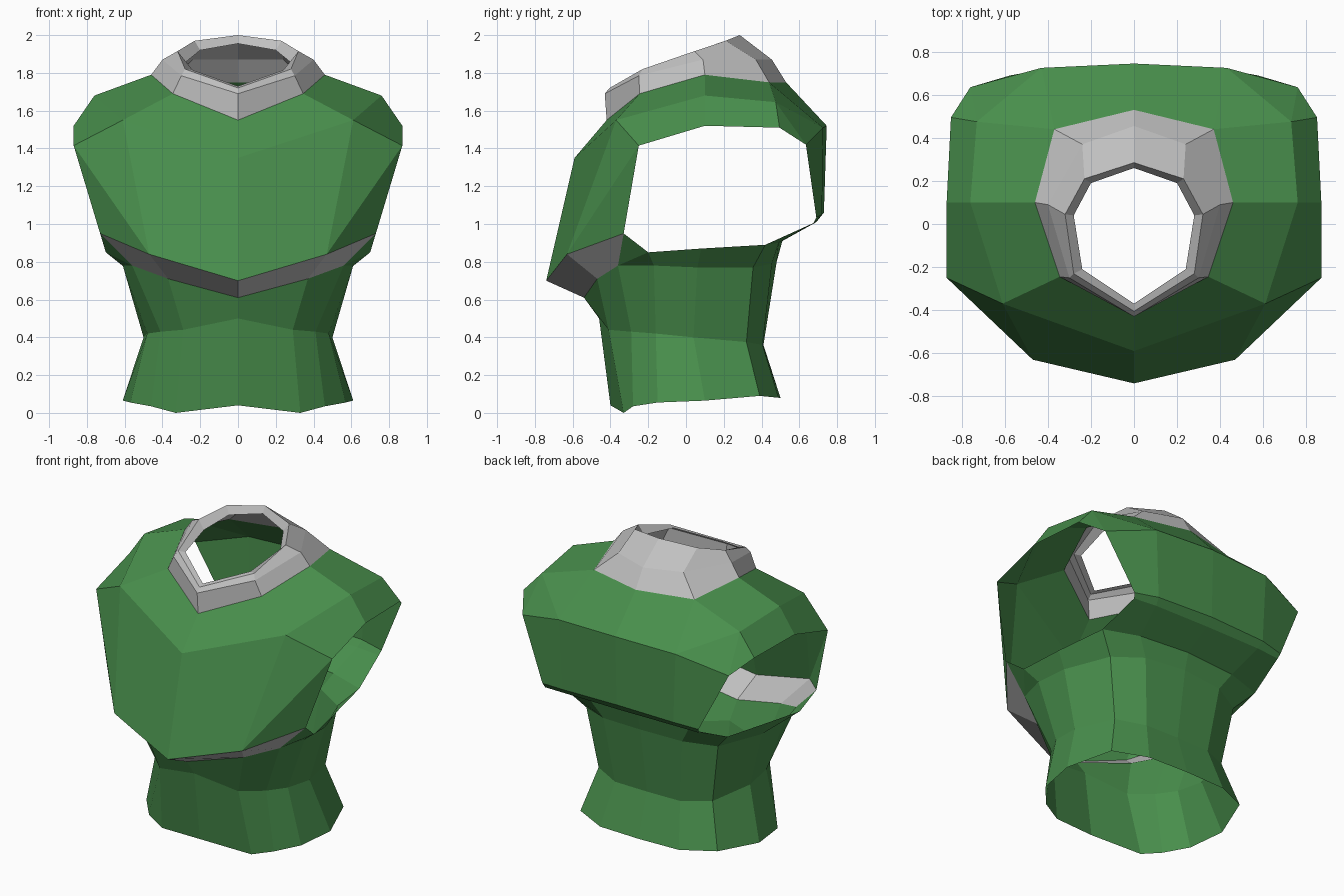
import bpy, bmesh

if "Cube" in bpy.data.objects:
    bpy.data.objects.remove(bpy.data.objects["Cube"])


def material(name, rgb):
    m = bpy.data.materials.new(name)
    m.diffuse_color = (*rgb, 1)
    m.use_nodes = True
    m.node_tree.nodes["Principled BSDF"].inputs["Base Color"].default_value = m.diffuse_color
    return m


GREEN = material("cloth_green", (0.066, 0.275, 0.073))
GRAY = material("trim_gray", (0.53, 0.53, 0.53))


def shell(name, mat, *strips):
    """Bridge rows of points (upper row first, front to back), then mirror."""
    bm = bmesh.new()
    verts = {}
    for rows in strips:
        for a, b in zip(rows, rows[1:]):
            for i in range(len(a) - 1):
                # repeated points turn a quad into a triangle
                loop = list(dict.fromkeys((a[i], b[i], b[i + 1], a[i + 1])))
                for p in loop:
                    if p not in verts:
                        verts[p] = bm.verts.new(p)
                bm.faces.new([verts[p] for p in loop])
    me = bpy.data.meshes.new(name)
    bm.to_mesh(me)
    bm.free()
    me.materials.append(mat)
    ob = bpy.data.objects.new(name, me)
    bpy.context.collection.objects.link(ob)
    mod = ob.modifiers.new("mirror", 'MIRROR')
    mod.use_clip = True
    return ob


# Collar rings, front centre to back centre
collar_base = [(0, -.42, 1.55), (.345, -.245, 1.69), (.46, .1, 1.79), (.37, .44, 1.75), (0, .53, 1.75)]
collar_mid = [(0, -.43, 1.69), (.30, -.25, 1.785), (.40, .09, 1.87), (.24, .37, 1.87), (0, .455, 1.87)]
collar_rim = [(0, -.405, 1.72), (.28, -.23, 1.82), (.32, .045, 1.915), (.23, .21, 1.97), (0, .285, 2.0)]
collar_lip = [(0, -.37, 1.73), (.24, -.21, 1.815), (.28, .04, 1.855), (.20, .19, 1.92), (0, .26, 1.955)]
shell("collar", GRAY, [collar_lip, collar_rim, collar_mid, collar_base])

# Chest and shoulder points
chest_mid = (0, -.59, 1.35)
sh_front, sh_top, sh_back = (.61, -.37, 1.55), (.76, .10, 1.68), (.73, .475, 1.645)
arm = [(.87, -.25, 1.415), (.87, .10, 1.52), (.85, .495, 1.51), (.76, .635, 1.42)]
back_side, back_mid = (.43, .725, 1.51), (0, .745, 1.52)
chest_hem = [(0, -.74, .70), (.47, -.63, .84), (.73, -.33, .95)]
back_hem = [(.575, .69, 1.035), (.41, .72, 1.05), (0, .73, 1.06)]
back_under = [(.565, .675, 1.005), (.40, .685, 1.01), (0, .69, 1.01)]
back_tuck = [(.60, .42, .89), (.36, .49, .90), (0, .51, .91)]

c0, c1, c2, c3, c4 = collar_base
shell("yoke", GREEN,
      [[c0, c1, c2, c3, c3, c4],
       [chest_mid, sh_front, sh_top, sh_back, back_side, back_mid]],
      [[sh_front, sh_top, sh_back, sh_back, back_side],
       [arm[0], arm[1], arm[2], arm[3], arm[3]]])
shell("chest_front", GREEN,
      [[chest_mid, sh_front, arm[0], arm[0]],
       [chest_hem[0], chest_hem[1], chest_hem[1], chest_hem[2]]])
shell("upper_back", GREEN,
      [[arm[3], back_side, back_mid], back_hem, back_under, back_tuck])

# Waist rings
waist_top = [(0, -.54, .61), (.37, -.47, .71), (.56, -.36, .78), (.61, -.17, .78),
             (.60, .06, .77), (.485, .355, .77), (.29, .455, .79), (0, .48, .80)]
waist_mid = [(0, -.46, .50), (.29, -.41, .44), (.41, -.29, .43), (.48, -.16, .42),
             (.50, .04, .40), (.42, .32, .375), (.24, .405, .36), (0, .41, .36)]
waist_hem = [(0, -.40, .04), (.33, -.33, 0), (.46, -.28, .035), (.57, -.15, .055),
             (.61, .10, .065), (.505, .39, .09), (.29, .49, .08), (0, .50, .08)]
shell("waist", GREEN, [waist_top, waist_mid, waist_hem])

# Gray strip under the chest overhang
shell("chest_underside", GRAY, [chest_hem, waist_top[:3]])

# Flared band below the arm openings
p, q = (.70, -.20, .85), (.66, .08, .87)
shell("side_band", GREEN,
      [[chest_hem[2], p, p, q, *back_tuck],
       [waist_top[2], *waist_top[2:]]])
